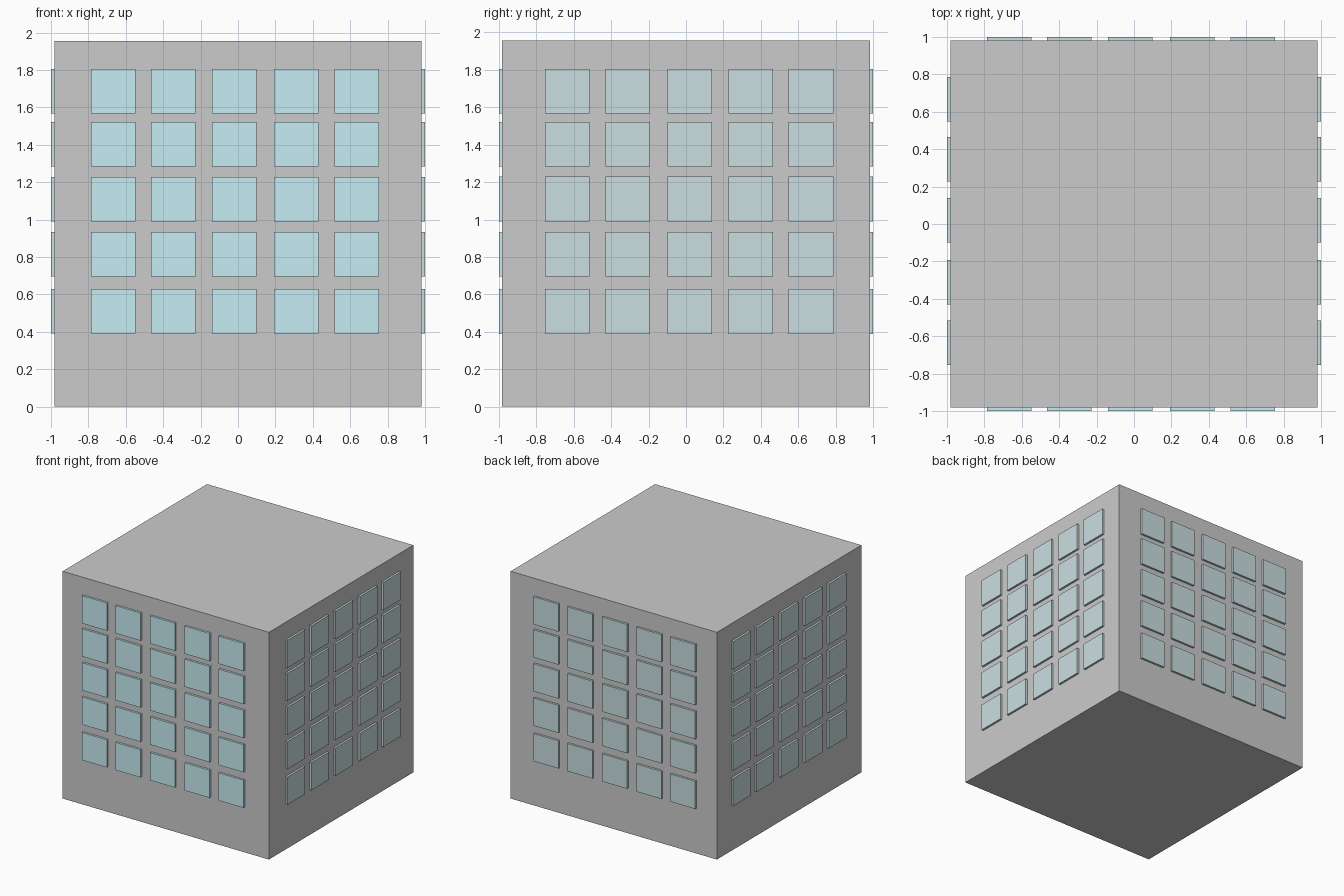
import bpy, bmesh
from mathutils import Matrix, Vector

if "Cube" in bpy.data.objects:
    bpy.data.objects.remove(bpy.data.objects["Cube"])

HALF, TOP, OUT = 0.982, 1.956, 1.0
PANE, INSET = 0.238, 0.975
COLS = (-0.668, -0.347, -0.020, 0.311, 0.634)
ROWS = (0.509, 0.815, 1.110, 1.402, 1.686)


def add_box(bm, center, size):
    m = Matrix.Translation(center) @ Matrix.Diagonal((*size, 1))
    bmesh.ops.create_cube(bm, size=1, matrix=m)


def finish(name, bm, mat=None):
    me = bpy.data.meshes.new(name)
    bm.to_mesh(me)
    bm.free()
    ob = bpy.data.objects.new(name, me)
    bpy.context.collection.objects.link(ob)
    if mat:
        me.materials.append(mat)


def material(name, rgb):
    mat = bpy.data.materials.new(name)
    mat.diffuse_color = (*rgb, 1)
    mat.use_nodes = True
    mat.node_tree.nodes["Principled BSDF"].inputs["Base Color"].default_value = mat.diffuse_color
    return mat


bright = material("bright_glass", (0.575, 0.855, 0.91))
dull = material("dull_glass", (0.59, 0.73, 0.755))

# Building block
bm = bmesh.new()
add_box(bm, (0, 0, TOP / 2), (2 * HALF, 2 * HALF, TOP))
finish("building_body", bm)

# Five by five window panes on each wall
depth = OUT - INSET
mid = (OUT + INSET) / 2
for name, axis, sign, mat in (("front_windows", 1, -1, bright),
                              ("back_windows", 1, 1, dull),
                              ("left_windows", 0, -1, dull),
                              ("right_windows", 0, 1, dull)):
    bm = bmesh.new()
    for z in ROWS:
        for c in COLS:
            if axis == 1:
                add_box(bm, Vector((c, sign * mid, z)), (PANE, depth, PANE))
            else:
                # side walls carry the mirrored column spacing
                add_box(bm, Vector((sign * mid, -c, z)), (depth, PANE, PANE))
    finish(name, bm, mat)
